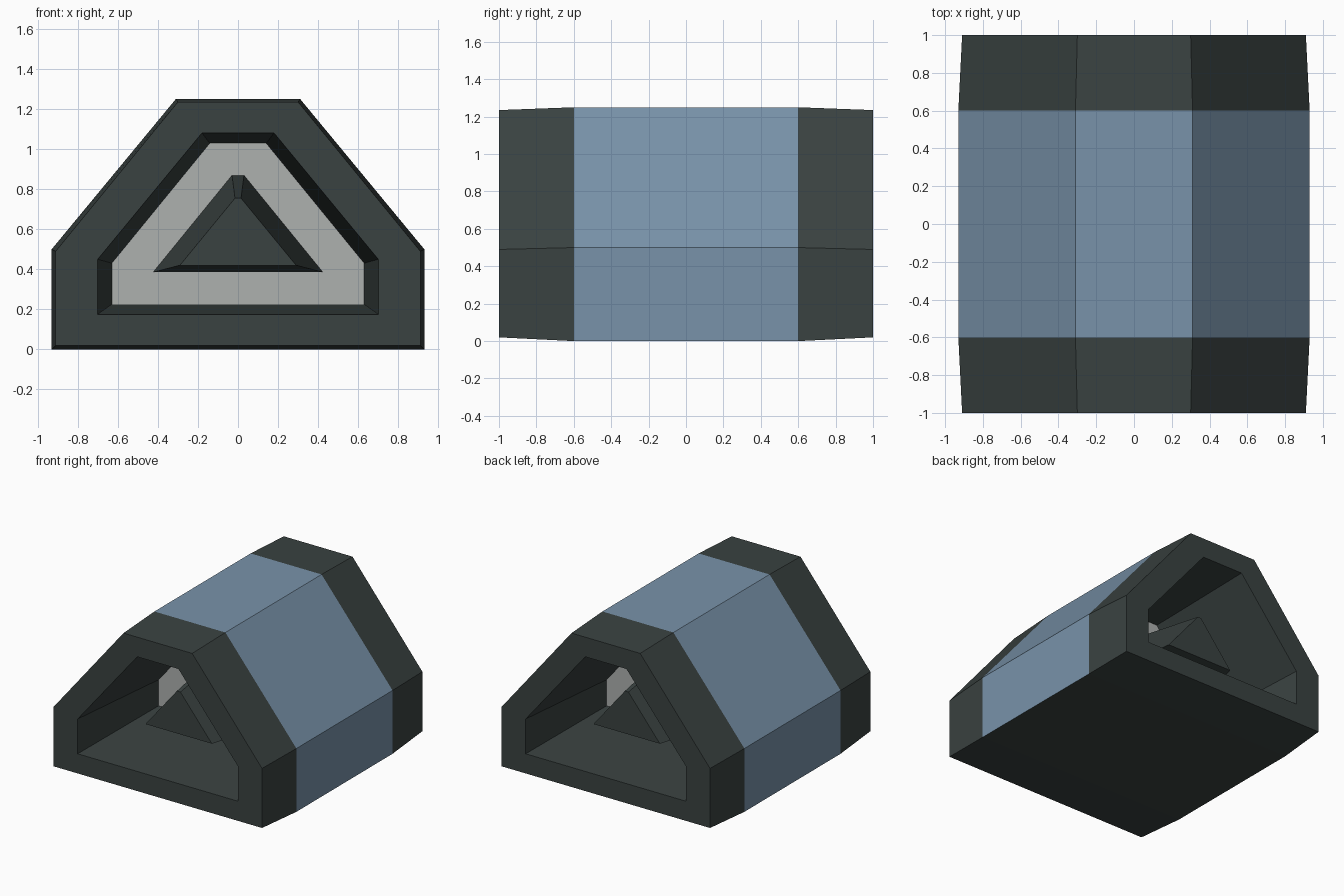
import bpy

if "Cube" in bpy.data.objects:
    bpy.data.objects.remove(bpy.data.objects["Cube"])


def material(name, color):
    m = bpy.data.materials.new(name)
    m.diffuse_color = (*color, 1)
    m.use_nodes = True
    m.node_tree.nodes["Principled BSDF"].inputs["Base Color"].default_value = m.diffuse_color
    return m


DARK = material("charcoal", (0.042, 0.055, 0.053))
BLUE = material("slate blue", (0.19, 0.29, 0.40))
GREY = material("light grey", (0.42, 0.44, 0.43))


def house(hx, z0, z1, tx, z2):
    """Six-sided cross-section: upright sides, sloped shoulders, flat top."""
    return [(-hx, z0), (hx, z0), (hx, z1), (tx, z2), (-tx, z2), (-hx, z1)]


def loft(name, rings, mats, rule=None):
    """Skin a list of (y, outline) rings and cap both ends."""
    n = len(rings[0][1])
    verts = [(x, y, z) for y, outline in rings for x, z in outline]
    faces = [[r * n + i, r * n + (i + 1) % n,
              (r + 1) * n + (i + 1) % n, (r + 1) * n + i]
             for r in range(len(rings) - 1) for i in range(n)]
    faces += [list(range(n))[::-1], [(len(rings) - 1) * n + i for i in range(n)]]
    mesh = bpy.data.meshes.new(name)
    mesh.from_pydata(verts, [], faces)
    for m in mats:
        mesh.materials.append(m)
    # consistent outward normals
    import bmesh
    bm = bmesh.new()
    bm.from_mesh(mesh)
    bmesh.ops.recalc_face_normals(bm, faces=bm.faces)
    bm.to_mesh(mesh)
    bm.free()
    if rule:
        for p in mesh.polygons:
            p.material_index = rule(p)
    obj = bpy.data.objects.new(name, mesh)
    bpy.context.collection.objects.link(obj)
    return obj


# Shell: back panel -> tapered recess -> rim -> outside -> mirrored other end
half = [
    (0.09, house(0.63, 0.225, 0.43, 0.14, 1.03)),
    (0.20, house(0.64, 0.218, 0.433, 0.147, 1.037)),
    (1.00, house(0.70, 0.175, 0.45, 0.18, 1.08)),
    (1.00, house(0.91, 0.02, 0.49, 0.30, 1.235)),
    (0.60, house(0.93, 0.0, 0.50, 0.31, 1.25)),
]
rings = [(-y, o) for y, o in half] + half[::-1]


def shell_colour(p):
    if abs(p.normal.y) > 0.99 and abs(p.center.y) < 0.1:
        return 2                                  # recessed panels
    if abs(p.center.y) < 0.01 and p.normal.z > -0.5:
        return 1                                  # middle band, not underside
    return 0


loft("shell", rings, [DARK, BLUE, GREY], shell_colour)

# Triangular blocks standing out of the recessed panels
base = [(-0.425, 0.385), (0.425, 0.385), (0.03, 0.87), (-0.03, 0.87)]
tip = [(-0.29, 0.42), (0.29, 0.42), (0.015, 0.755), (-0.015, 0.755)]
for side, label in ((-1, "front"), (1, "back")):
    loft(label + "_triangle_block", [(side * 0.085, base), (side * 0.74, tip)], [DARK])
